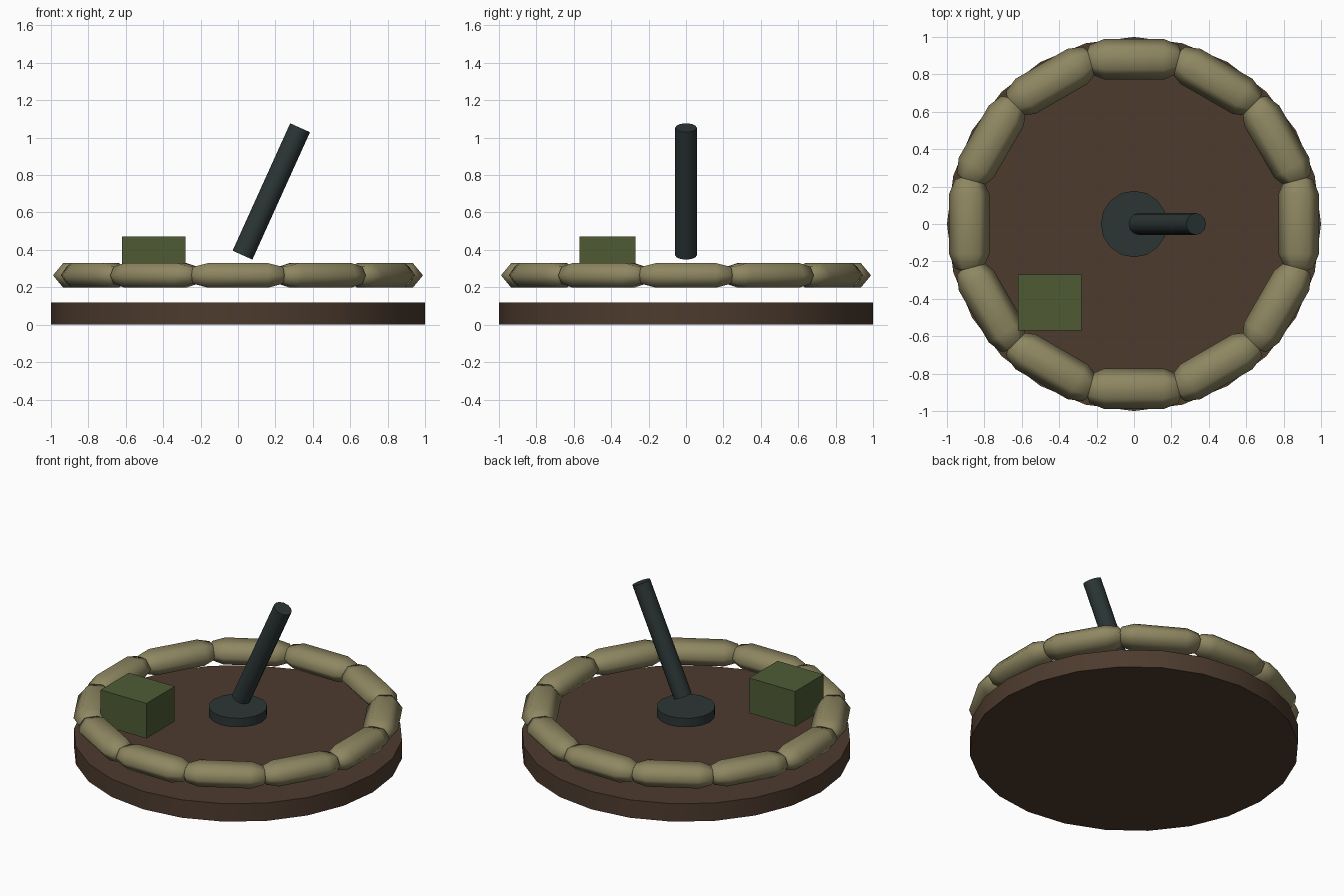
import bpy, bmesh, math
from mathutils import Matrix, Vector

cube = bpy.data.objects.get("Cube")
if cube:
    bpy.data.objects.remove(cube, do_unlink=True)


def material(name, rgb):
    """Flat material from an sRGB triple (0-255)."""
    lin = [((c / 255 + 0.055) / 1.055) ** 2.4 for c in rgb]
    mat = bpy.data.materials.new(name)
    mat.use_nodes = True
    mat.diffuse_color = (*lin, 1)
    mat.node_tree.nodes["Principled BSDF"].inputs["Base Color"].default_value = (*lin, 1)
    return mat


earth = material("dark earth", (77, 59, 46))
canvas = material("sandbag canvas", (143, 135, 98))
steel = material("dark steel", (43, 53, 53))
olive = material("olive green", (78, 91, 52))


def finish(bm, name, mat):
    """Turn a bmesh into a mesh with outward normals and one material."""
    bmesh.ops.recalc_face_normals(bm, faces=bm.faces)
    mesh = bpy.data.meshes.new(name)
    bm.to_mesh(mesh)
    bm.free()
    mesh.materials.append(mat)
    return mesh


def place(name, mesh, matrix=None):
    obj = bpy.data.objects.new(name, mesh)
    bpy.context.collection.objects.link(obj)
    obj.matrix_world = matrix or Matrix()
    return obj


def smooth(obj, degrees):
    bpy.ops.object.select_all(action='DESELECT')
    obj.select_set(True)
    bpy.context.view_layer.objects.active = obj
    bpy.ops.object.shade_smooth_by_angle(angle=math.radians(degrees))


def cylinder(name, start, end, radius, sides, mat):
    """Capped cylinder between two points."""
    start, end = Vector(start), Vector(end)
    axis = end - start
    bm = bmesh.new()
    bmesh.ops.create_cone(bm, cap_ends=True, segments=sides, radius1=radius,
                          radius2=radius, depth=axis.length)
    turn = Vector((0, 0, 1)).rotation_difference(axis).to_matrix().to_4x4()
    obj = place(name, finish(bm, name, mat),
                Matrix.Translation((start + end) / 2) @ turn)
    smooth(obj, 40)
    return obj


# Round ground plate
cylinder("ground_plate", (0, 0, 0), (0, 0, 0.12), 1.0, 24, earth)

# Tilted tube above its foot plate
cylinder("foot_plate", (0, 0, 0.25), (0, 0, 0.31), 0.178, 16, steel)
cylinder("tube", (0.024, 0, 0.372), (0.332, 0, 1.053), 0.058, 12, steel)

# Supply crate
bm = bmesh.new()
bmesh.ops.create_cube(bm, size=1)
bmesh.ops.scale(bm, verts=bm.verts, vec=(0.34, 0.30, 0.235))
place("crate", finish(bm, "crate", olive), Matrix.Translation((-0.45, -0.42, 0.353)))

# Sandbag: six-sided capsule lying along y, flattened in height
RADIUS, HALF, RING = 0.108, 0.16, 0.881
bm = bmesh.new()
profile = []
for end in (-1, 1):
    caps = [(RADIUS * math.cos(a), end * (HALF + RADIUS * math.sin(a)))
            for a in (0, math.pi / 4, math.pi / 2)]
    profile += caps[::-1] if end < 0 else caps
verts = [bm.verts.new((r, y, 0)) for r, y in profile]
edges = [bm.edges.new(pair) for pair in zip(verts, verts[1:])]
bmesh.ops.spin(bm, geom=verts + edges, cent=(0, 0, 0), axis=(0, 1, 0),
               angle=math.tau, steps=6)
bmesh.ops.remove_doubles(bm, verts=bm.verts, dist=0.0005)
bmesh.ops.scale(bm, verts=bm.verts, vec=(1, 1, 0.7))
for face in bm.faces:
    face.smooth = True
bag = finish(bm, "sandbag", canvas)

# Ring of twelve sandbags
for i in range(12):
    place(f"sandbag_{i + 1}", bag,
          Matrix.Rotation(math.tau * i / 12, 4, 'Z') @ Matrix.Translation((RING, 0, 0.264)))
